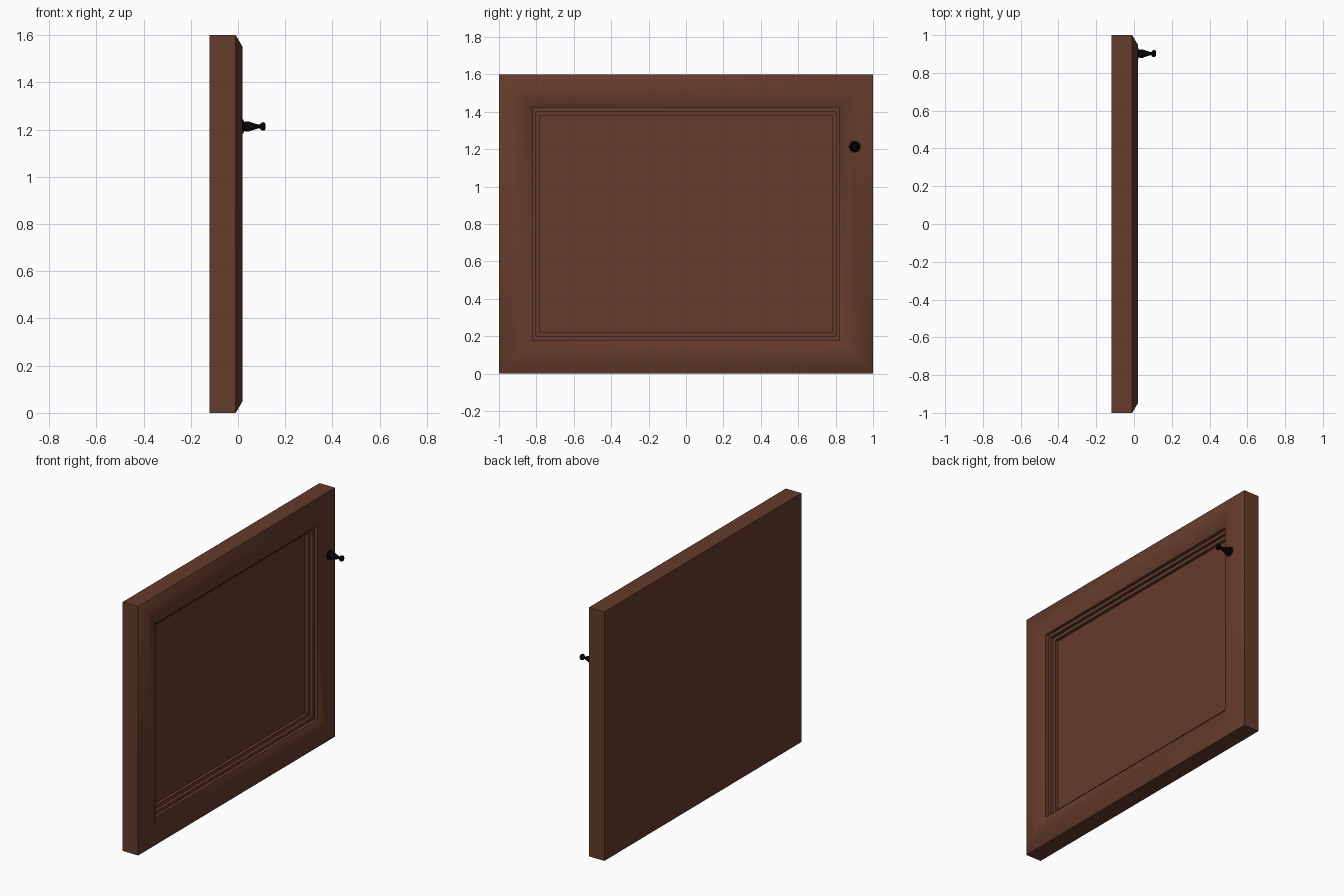
import bpy, bmesh, math

if "Cube" in bpy.data.objects:
    bpy.data.objects.remove(bpy.data.objects["Cube"])

def material(name, rgb):
    m = bpy.data.materials.new(name)
    m.diffuse_color = (*rgb, 1)
    m.use_nodes = True
    m.node_tree.nodes["Principled BSDF"].inputs["Base Color"].default_value = m.diffuse_color
    return m

wood = material("dark brown wood", (0.130, 0.044, 0.024))
metal = material("black metal", (0.002, 0.002, 0.002))

def lofted(name, rings, mat, angle):
    """Join a sequence of equal-length vertex rings and cap both ends."""
    bm = bmesh.new()
    loops = [[bm.verts.new(p) for p in ring] for ring in rings]
    for a, b in zip(loops, loops[1:]):
        n = len(a)
        for i in range(n):
            bm.faces.new((a[i], a[(i + 1) % n], b[(i + 1) % n], b[i]))
    bm.faces.new(loops[0])
    bm.faces.new(loops[-1])
    bmesh.ops.recalc_face_normals(bm, faces=bm.faces)
    me = bpy.data.meshes.new(name)
    bm.to_mesh(me)
    bm.free()
    me.materials.append(mat)
    ob = bpy.data.objects.new(name, me)
    bpy.context.collection.objects.link(ob)
    bpy.ops.object.select_all(action='DESELECT')
    bpy.context.view_layer.objects.active = ob
    ob.select_set(True)
    bpy.ops.object.shade_smooth_by_angle(angle=math.radians(angle))
    return ob

def rectangle(inset, x):
    y, lo, hi = 1 - inset, inset, 1.6 - inset
    return [(x, -y, lo), (x, y, lo), (x, y, hi), (x, -y, hi)]

# Door: back, sides, raised frame sloping both ways, three steps down to the panel
door_profile = [(0, -0.12), (0, -0.01), (0.05, 0.02), (0.128, 0.02),
                (0.178, -0.01), (0.178, -0.03), (0.198, -0.03),
                (0.198, -0.05), (0.219, -0.05), (0.219, -0.07)]
lofted("cabinet_door", [rectangle(i, x) for i, x in door_profile], wood, 45)

# Turned knob: flange, bulging stem, small round end
def circle(x, r, n=10):
    return [(x, 0.902 + r * math.cos(2 * math.pi * i / n),
             1.213 + r * math.sin(2 * math.pi * i / n)) for i in range(n)]

knob_profile = [(0.015, 0.033), (0.022, 0.031), (0.026, 0.019), (0.034, 0.023),
                (0.044, 0.023), (0.060, 0.017), (0.088, 0.008), (0.094, 0.011),
                (0.100, 0.018), (0.110, 0.019), (0.116, 0.013)]
lofted("door_knob", [circle(x, r) for x, r in knob_profile], metal, 40)
